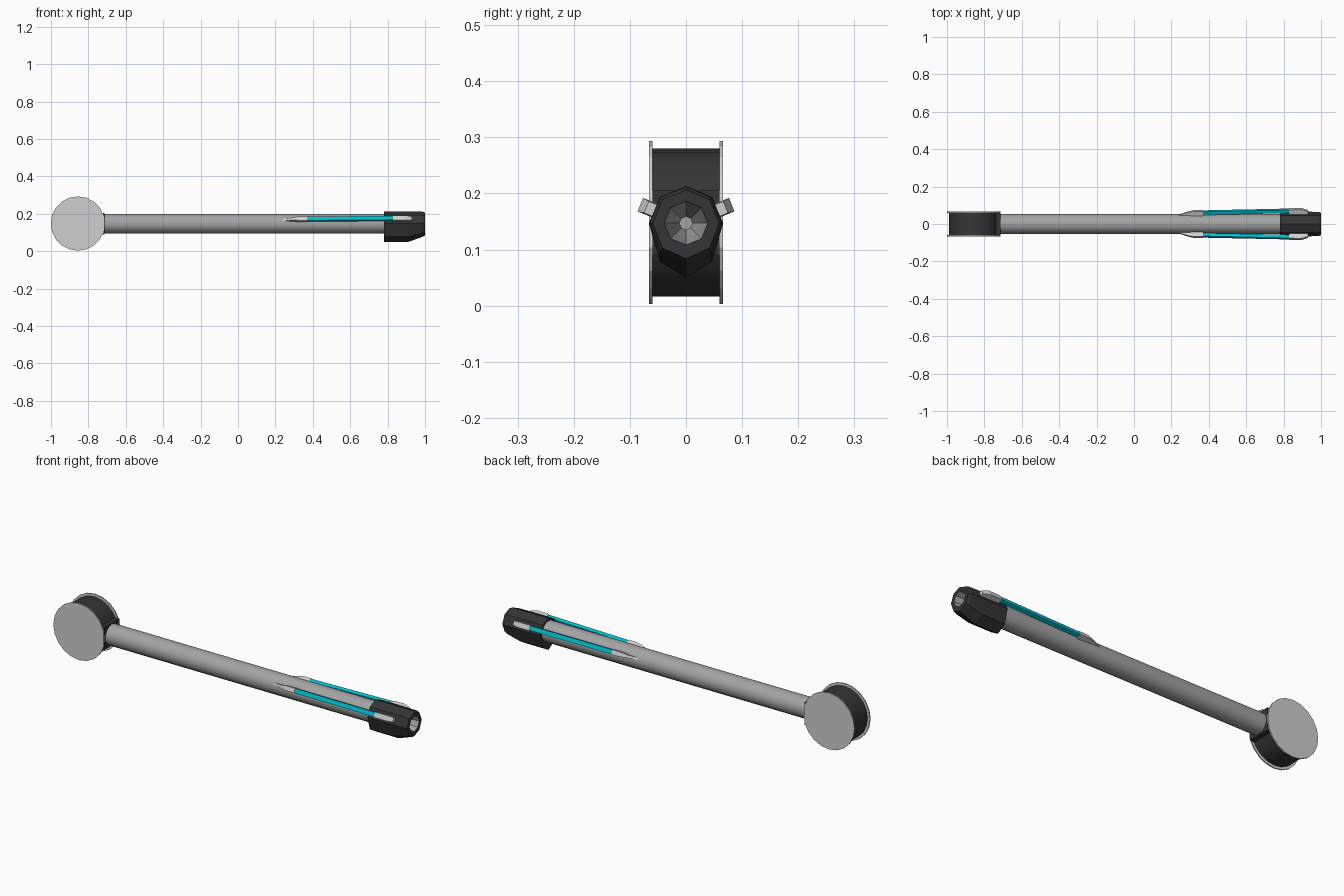
import bpy, bmesh, math
from mathutils import Vector

if "Cube" in bpy.data.objects:
    bpy.data.objects.remove(bpy.data.objects["Cube"], do_unlink=True)

AXIS_Z = 0.147
DRUM_X = -0.856


def material(name, rgb):
    m = bpy.data.materials.new(name)
    m.use_nodes = True
    m.diffuse_color = (*rgb, 1)
    m.node_tree.nodes["Principled BSDF"].inputs["Base Color"].default_value = (*rgb, 1)
    return m


grey = material("mid grey", (0.37, 0.37, 0.37))
light = material("light grey", (0.62, 0.62, 0.62))
dark = material("charcoal", (0.035, 0.035, 0.035))
cyan = material("cyan", (0.0, 0.52, 0.62))


def loft(name, rings, mats, cap_start=True, cap_end=True, smooth=False):
    """Skin a list of equal-sized point rings."""
    bm = bmesh.new()
    loops = [[bm.verts.new(p) for p in ring] for ring in rings]
    n = len(loops[0])
    for a, b in zip(loops, loops[1:]):
        for i in range(n):
            j = (i + 1) % n
            bm.faces.new((a[i], a[j], b[j], b[i]))
    if cap_start:
        bm.faces.new(loops[0])
    if cap_end:
        bm.faces.new(loops[-1])
    bmesh.ops.recalc_face_normals(bm, faces=bm.faces)
    mesh = bpy.data.meshes.new(name)
    bm.to_mesh(mesh)
    bm.free()
    for m in mats:
        mesh.materials.append(m)
    ob = bpy.data.objects.new(name, mesh)
    bpy.context.collection.objects.link(ob)
    if smooth:
        bpy.ops.object.select_all(action="DESELECT")
        ob.select_set(True)
        bpy.context.view_layer.objects.active = ob
        bpy.ops.object.shade_smooth_by_angle(angle=math.radians(40))
    return ob


def ring_x(x, r, n, drop=0.0):
    """Ring around the barrel axis; drop stretches its underside."""
    pts = []
    for i in range(n):
        a = math.tau * i / n
        z = r * math.cos(a)
        if z < -0.001:
            z -= drop * -z / r
        pts.append((x, r * math.sin(a), AXIS_Z + z))
    return pts


def ring_y(y, r, n):
    """Ring around the drum axis, trimmed flat on the barrel side."""
    return [(min(DRUM_X + r * math.cos(math.tau * i / n), -0.715), y,
             AXIS_Z + 0.001 + r * math.sin(math.tau * i / n)) for i in range(n)]


def block(name, lo, hi, mat):
    rings = [[(x, lo[1], lo[2]), (x, hi[1], lo[2]), (x, hi[1], hi[2]), (x, lo[1], hi[2])]
             for x in (lo[0], hi[0])]
    return loft(name, rings, [mat])


# Round drum with two side discs and a socket for the barrel
loft("drum", [ring_y(y, 0.132, 20) for y in (-0.06, 0.06)], [dark], smooth=True)
block("barrel_socket", (-0.85, -0.06, 0.09), (-0.715, 0.06, 0.205), dark)
for side, s in (("left", 1), ("right", -1)):
    loft("drum_disc_" + side, [ring_y(s * y, 0.145, 20) for y in (0.06, 0.066)], [light])

# Long barrel
loft("barrel", [ring_x(x, 0.053, 16) for x in (-0.73, 0.82)], [grey], smooth=True)

# Octagonal muzzle with a deeper underside and an open bore
loft("muzzle", [ring_x(0.78, 0.05, 8),
                ring_x(0.78, 0.066, 8, 0.031),
                ring_x(0.91, 0.066, 8, 0.031),
                ring_x(0.985, 0.065, 8, 0.006),
                ring_x(1.0, 0.059, 8, 0.004),
                ring_x(1.0, 0.039, 8)], [dark], cap_end=False)
bore = loft("muzzle_bore", [ring_x(1.0, 0.039, 8), ring_x(0.94, 0.034, 8),
                            ring_x(0.86, 0.012, 8)],
            [grey], cap_start=False, smooth=True)
# The bore is seen from inside
bore.data.flip_normals()
if bore.data.polygons[0].normal.dot(
        Vector((0, 0, AXIS_Z)) - Vector((0, *bore.data.polygons[0].center[1:]))) < 0:
    bore.data.flip_normals()


def strip(name, stations, mat, s):
    """Bar beside the barrel from (x, inner radius, outer radius, half width)."""
    a = math.radians(22)
    rings = []
    for x, r0, r1, w in stations:
        rings.append([(x, s * (r * math.cos(a) - t * math.sin(a)),
                       AXIS_Z + r * math.sin(a) + t * math.cos(a))
                      for r, t in ((r0, -w), (r1, -w), (r1, w), (r0, w))])
    return loft(name, rings, [mat])


# Side tubes with tapered mounts at both ends
for side, s in (("left", 1), ("right", -1)):
    strip("tube_rear_mount_" + side, [(0.24, 0.046, 0.053, 0.006),
                                      (0.29, 0.046, 0.07, 0.007),
                                      (0.32, 0.048, 0.076, 0.011),
                                      (0.37, 0.05, 0.077, 0.012)], light, s)
    strip("tube_" + side, [(0.36, 0.056, 0.074, 0.011),
                           (0.84, 0.067, 0.085, 0.011)], cyan, s)
    strip("tube_front_mount_" + side, [(0.83, 0.06, 0.087, 0.013),
                                       (0.895, 0.06, 0.088, 0.013),
                                       (0.93, 0.06, 0.076, 0.011)], light, s)
